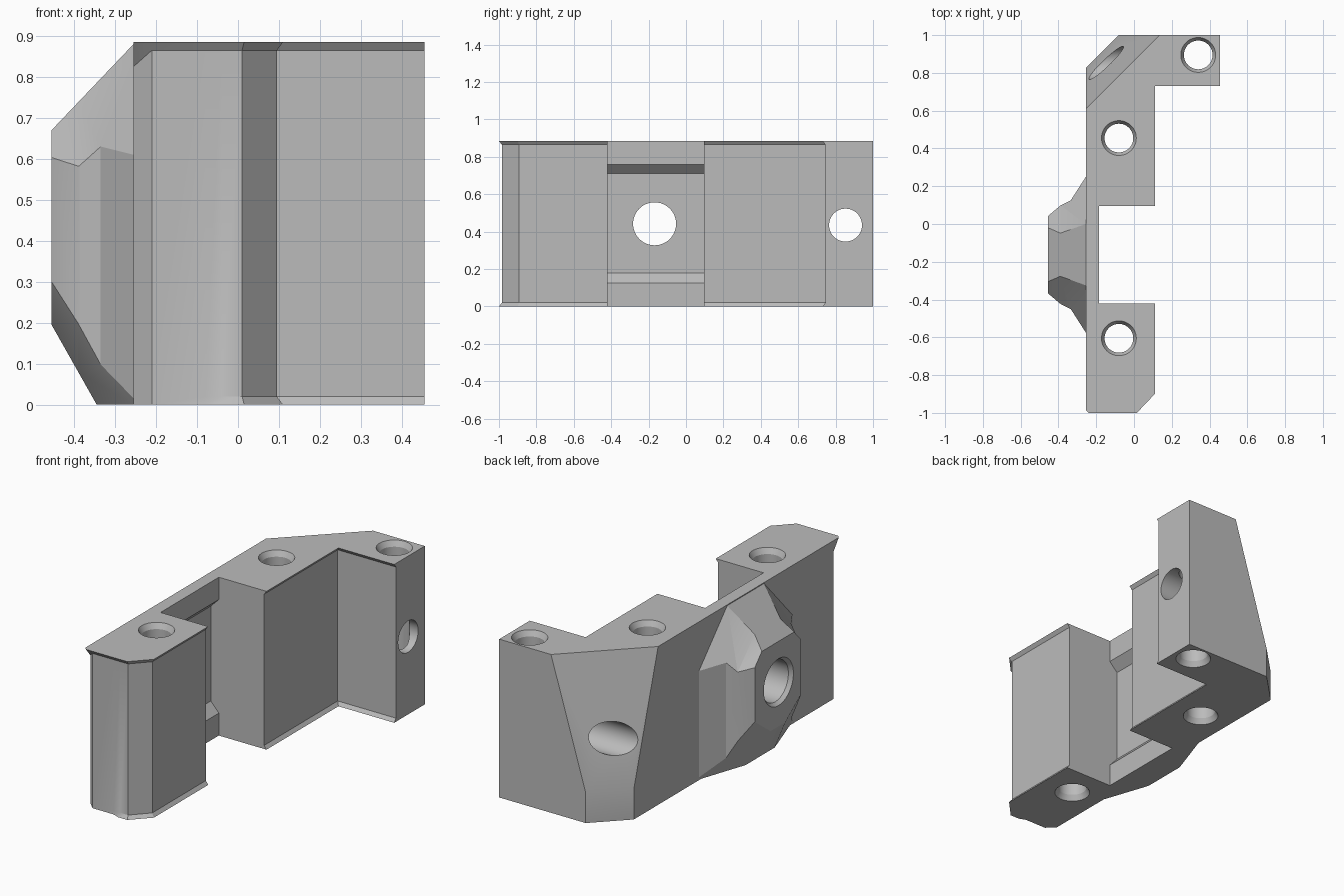
import bpy, bmesh, math
from mathutils import Vector

cube = bpy.data.objects.get("Cube")
if cube:
    bpy.data.objects.remove(cube, do_unlink=True)

grey = bpy.data.materials.new("plain_grey")
grey.use_nodes = True
grey.diffuse_color = (0.5, 0.5, 0.5, 1)
grey.node_tree.nodes["Principled BSDF"].inputs["Base Color"].default_value = (0.5, 0.5, 0.5, 1)

H = 0.885      # body height
MID = -0.1625  # centre line of the boss


def loft(rings):
    """Closed solid through rings of equal point count."""
    bm = bmesh.new()
    rows = [[bm.verts.new(p) for p in ring] for ring in rings]
    n = len(rows[0])
    for a, b in zip(rows, rows[1:]):
        for i in range(n):
            j = (i + 1) % n
            bm.faces.new((a[i], a[j], b[j], b[i]))
    bm.faces.new(rows[0][::-1])
    bm.faces.new(rows[-1])
    return bm


def clip(bm, co, normal):
    """Cut away everything on the normal's side and cap the cut."""
    bmesh.ops.bisect_plane(bm, geom=bm.verts[:] + bm.edges[:] + bm.faces[:], dist=1e-5,
                           plane_co=co, plane_no=Vector(normal).normalized(), clear_outer=True)
    bmesh.ops.holes_fill(bm, edges=[e for e in bm.edges if e.is_boundary], sides=0)


def below(bm, a, b, c):
    clip(bm, (0, 0, a), (-b, -c, 1))


def above(bm, a, b, c):
    clip(bm, (0, 0, a), (b, c, -1))


def finish(name, bm):
    bmesh.ops.recalc_face_normals(bm, faces=bm.faces[:])
    mesh = bpy.data.meshes.new(name)
    bm.to_mesh(mesh)
    bm.free()
    mesh.materials.append(grey)
    obj = bpy.data.objects.new(name, mesh)
    bpy.context.collection.objects.link(obj)
    return obj


def combine(target, tool, operation):
    mod = target.modifiers.new(operation, 'BOOLEAN')
    mod.operation, mod.solver, mod.object = operation, 'EXACT', tool
    bpy.context.view_layer.objects.active = target
    bpy.ops.object.modifier_apply(modifier=mod.name)
    bpy.data.objects.remove(tool, do_unlink=True)


def bore(target, place, profile, sides=48):
    """Round hole; profile is (position along axis, radius)."""
    rings = [[place(r * math.cos(k * math.tau / sides), r * math.sin(k * math.tau / sides), t)
              for k in range(sides)] for t, r in profile]
    combine(target, finish("hole_cutter", loft(rings)), 'DIFFERENCE')


# Bracket body: outline with flared lips on the front-facing walls
def outline(front, lip, heel):
    x = 0.11 - lip
    return front + [(x, -0.42), (-0.185, -0.42), (-0.185, 0.095), (x, 0.095),
                    (x, 0.73 + lip), (0.455, 0.73 + lip), (0.455, 1), (-0.255, 1)]


wall = [(-0.255, -0.94), (-0.21, -0.985), (-0.08, -0.985),
        (-0.04, -0.985), (0.01, -0.985), (0.095, -0.893)]
foot = wall[:3] + [(-0.04, -1), (0.015, -1), (0.11, -0.9)]
head = [(-0.255, -0.985), (-0.24, -1), (-0.08, -1)] + foot[3:]
levels = [(outline(foot, 0, 0), 0), (outline(wall, 0.015, 0), 0.02),
          (outline(wall, 0.015, 0), H - 0.02), (outline(head, 0, 0), H)]
rings = [[Vector((x, y, z)) for x, y in pts] for pts, z in levels]
rings[2][0].z = 0.825
bm = loft(rings)
# Back corner: short upright facet with a leaning facet above it
clip(bm, (-0.08, 1, 0), (-1, 1, 0))
clip(bm, (-0.255, 0.828, 0.16), (-1, 1, 0.3))
body = finish("bracket_body", bm)

# Faceted boss on the outer wall, built as a base and a nose
half = [(-0.24, 0.4125), (-0.255, 0.4125), (-0.335, 0.2875), (-0.39, 0.26), (-0.455, 0.205)]
plan = [(x, MID + d) for x, d in half] + [(x, MID - d) for x, d in reversed(half)]


def boss_part(name, edge, side, a, b, c):
    part = loft([[(x, y, z) for x, y in plan] for z in (0.0, 0.88)])
    clip(part, (edge, 0, 0), (side, 0, 0))
    below(part, 0.88 + 1.05 * 0.255, 1.05, 0)
    above(part, 0.195 - 1.77 * 0.455, -1.77, 0)
    for s in (1, -1):
        below(part, a + c * s * MID, b, -c * s)
        above(part, 0.3 - 2.2 * 0.455 - 0.75 * (0.205 + s * MID), -2.2, 0.75 * s)
    return finish(name, part)


combine(body, boss_part("boss_base", -0.39, -1, 0.88 + 1.437 * 0.255 + 1.08 * 0.1625, 1.437, 1.08), 'UNION')
combine(body, boss_part("boss_nose", -0.385, 1, 0.74 + 0.58 * 0.39 + 1.07 * 0.1125, 0.58, 1.07), 'UNION')

# Shallow recess with sloped top and bottom inside the notch
slot = [(-0.18, 0.12), (-0.235, 0.18), (-0.235, 0.71), (-0.18, 0.765)]
combine(body, finish("recess_cutter", loft([[(x, y, z) for x, z in slot] for y in (-0.42, 0.095)])), 'DIFFERENCE')

# Upright bolt holes, countersunk at both ends
for cx, cy in ((0.34, 0.895), (-0.08, 0.455), (-0.08, -0.605)):
    bore(body, lambda u, v, t: (cx + u, cy + v, t),
         [(-0.005, 0.095), (0.03, 0.076), (H - 0.03, 0.076), (H + 0.005, 0.095)])

# Cross hole through the arm, and the large hole through the boss
bore(body, lambda u, v, t: (t, 0.853 + u, 0.435 + v), [(-0.4, 0.088), (0.5, 0.088)])
bore(body, lambda u, v, t: (t, -0.168 + u, 0.442 + v),
     [(-0.46, 0.135), (-0.435, 0.115), (-0.15, 0.115)])

for o in bpy.context.selected_objects:
    o.select_set(False)
body.select_set(True)
bpy.context.view_layer.objects.active = body
bpy.ops.object.shade_smooth_by_angle(angle=math.radians(25))
